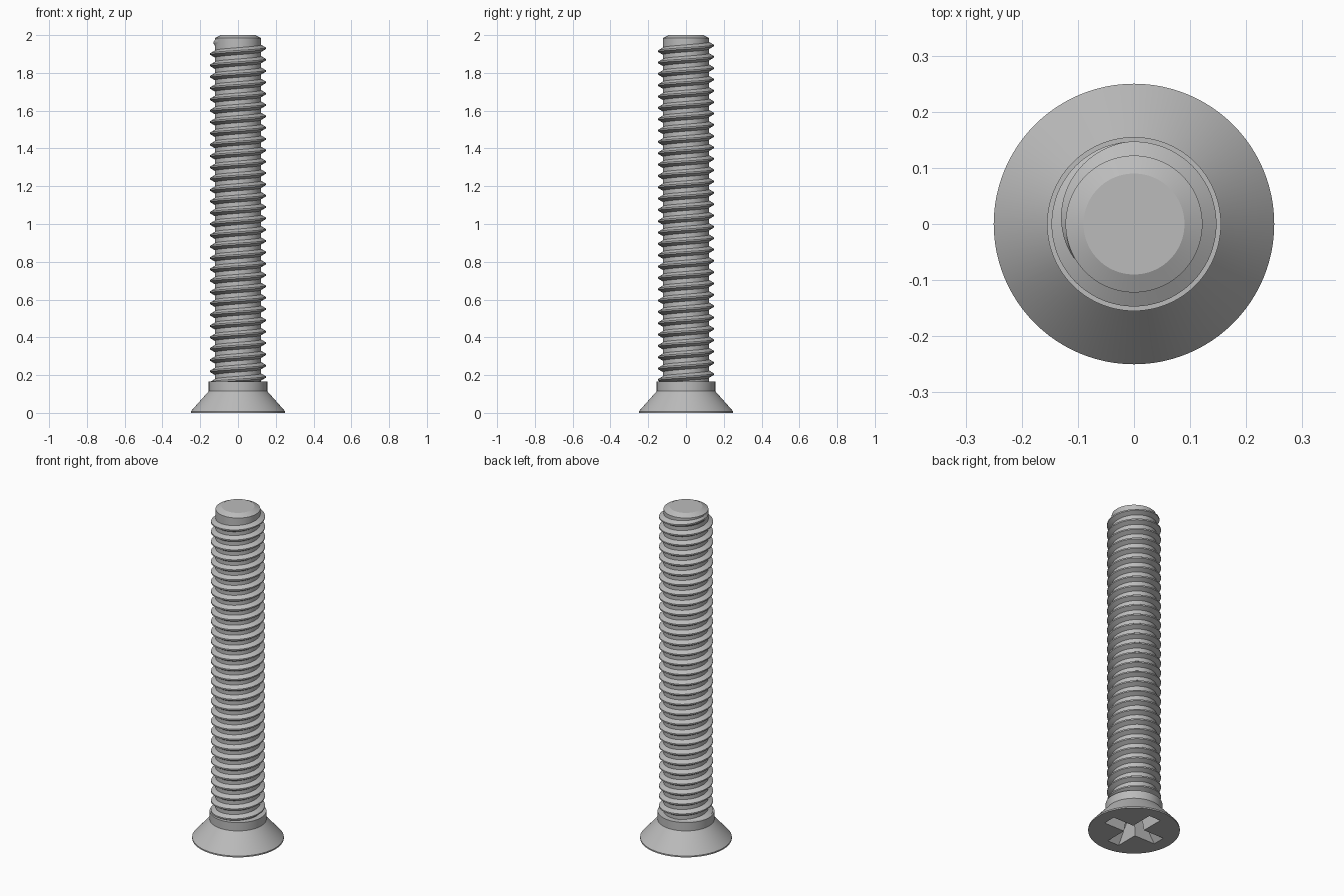
import bpy, bmesh, math
from mathutils import Matrix

cube = bpy.data.objects.get("Cube")
if cube:
    bpy.data.objects.remove(cube)

PITCH, CORE, CREST = 0.06, 0.122, 0.147
SEGMENTS = 96

steel = bpy.data.materials.new("grey_steel")
steel.use_nodes = True
steel.diffuse_color = (0.5, 0.5, 0.5, 1)
steel.node_tree.nodes["Principled BSDF"].inputs["Base Color"].default_value = (0.5, 0.5, 0.5, 1)


def add_object(name, bm):
    bmesh.ops.recalc_face_normals(bm, faces=bm.faces[:])
    mesh = bpy.data.meshes.new(name)
    bm.to_mesh(mesh)
    bm.free()
    mesh.materials.append(steel)
    obj = bpy.data.objects.new(name, mesh)
    bpy.context.collection.objects.link(obj)
    return obj


def select_only(obj):
    bpy.ops.object.select_all(action="DESELECT")
    obj.select_set(True)
    bpy.context.view_layer.objects.active = obj


def smooth(obj):
    select_only(obj)
    bpy.ops.object.shade_smooth_by_angle(angle=math.radians(25))


def revolve(name, profile):
    """Closed solid turned around z, with single flat caps."""
    bm = bmesh.new()
    rings = [[bm.verts.new((r * math.cos(a), r * math.sin(a), z))
              for a in (math.tau * i / SEGMENTS for i in range(SEGMENTS))]
             for r, z in profile]
    for low, high in zip(rings, rings[1:]):
        for i in range(SEGMENTS):
            j = (i + 1) % SEGMENTS
            bm.faces.new((low[i], low[j], high[j], high[i]))
    bm.faces.new(rings[0])
    bm.faces.new(rings[-1])
    return add_object(name, bm)


# Countersunk head, collar and threaded core in one turned solid
body = revolve("screw_body", [
    (0.25, 0), (0.25, 0.008), (0.155, 0.115), (0.155, 0.165),
    (CORE, 0.165), (CORE, 1.984), (0.09, 2)])


# Cross recess: two tapered slots cut into the underside of the head
def slot_cutter(angle):
    bm = bmesh.new()
    bmesh.ops.create_cube(bm, size=1)
    for v in bm.verts:
        deep = v.co.z > 0
        v.co.x *= 0.16 if deep else 0.37
        v.co.y *= 0.05 if deep else 0.08
        v.co.z = 0.12 if deep else -0.01
    bmesh.ops.rotate(bm, verts=bm.verts, matrix=Matrix.Rotation(angle, 3, "Z"))
    return add_object("slot_cutter", bm)


for angle in (0, math.pi / 2):
    cutter = slot_cutter(angle)
    cutter.hide_render = True
    select_only(body)
    cut = body.modifiers.new("recess", "BOOLEAN")
    cut.operation = "DIFFERENCE"
    cut.solver = "EXACT"
    cut.object = cutter
    bpy.ops.object.modifier_apply(modifier=cut.name)
    bpy.data.objects.remove(cutter)
smooth(body)

# Right-handed helical thread, fading into the core at the top
STEPS = 72
TOP_Z, END_ANGLE = 1.965, math.radians(210)
FADE = math.radians(120)
turns = (TOP_Z - 0.145) / PITCH
count = int(turns * STEPS)
bm = bmesh.new()
previous = None
for i in range(count + 1):
    back = math.tau * (count - i) / STEPS
    angle = END_ANGLE - back
    z = TOP_Z - back / math.tau * PITCH
    height = (CREST - CORE) * min(1, back / FADE + 0.05)
    section = [(CORE - 0.004, -0.021), (CORE + height, -0.004),
               (CORE + height, 0.004), (CORE - 0.004, 0.021)]
    ring = [bm.verts.new((r * math.cos(angle), r * math.sin(angle), z + dz))
            for r, dz in section]
    if previous:
        for a in range(4):
            b = (a + 1) % 4
            bm.faces.new((previous[a], previous[b], ring[b], ring[a]))
    else:
        bm.faces.new(ring)
    previous = ring
bm.faces.new(previous)
smooth(add_object("helical_thread", bm))
